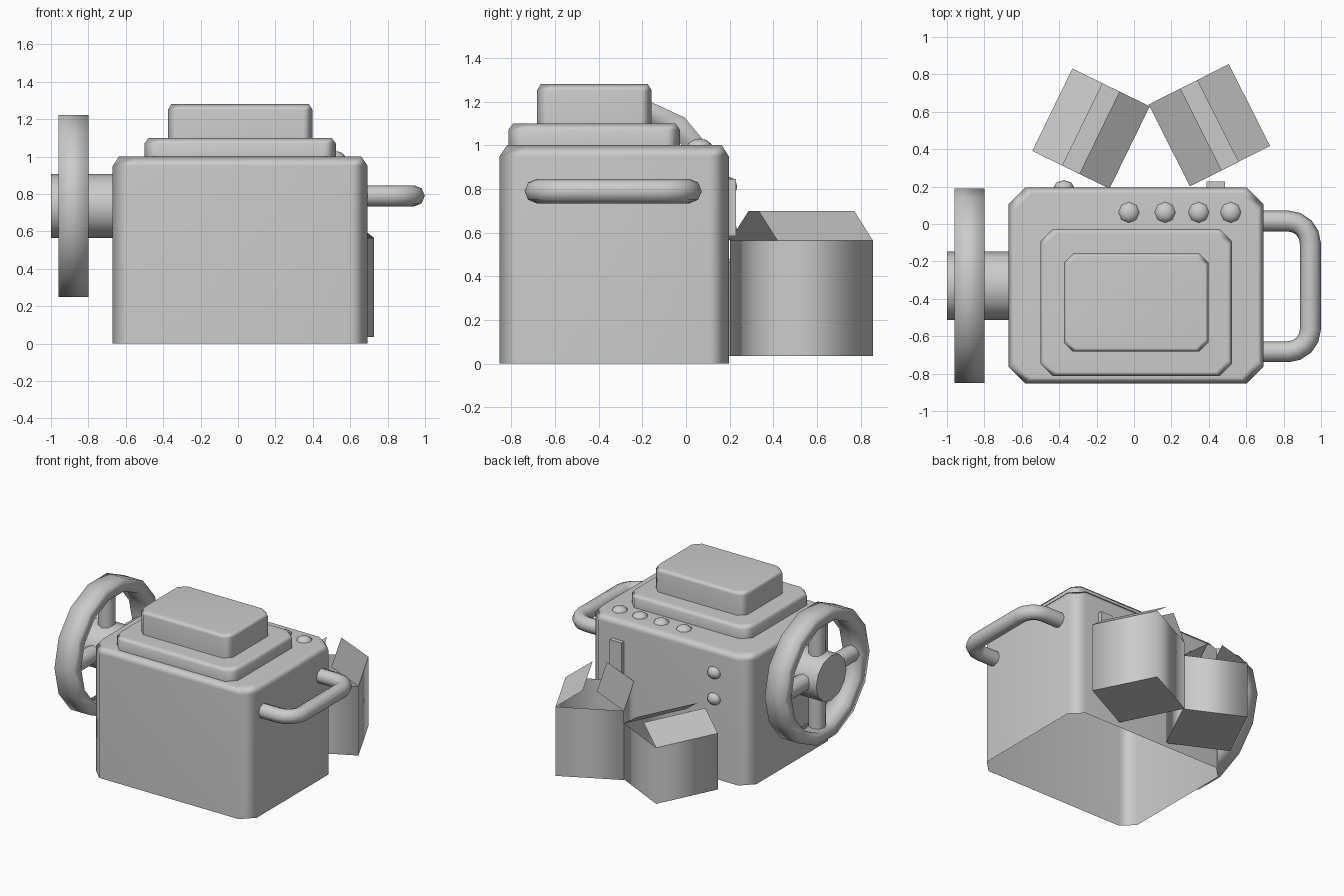
import bpy, bmesh
from math import sin, cos, pi, radians
from mathutils import Matrix

if "Cube" in bpy.data.objects:
    bpy.data.objects.remove(bpy.data.objects["Cube"])


def make(name, bm, angle=None):
    bmesh.ops.recalc_face_normals(bm, faces=bm.faces)
    me = bpy.data.meshes.new(name)
    bm.to_mesh(me)
    bm.free()
    ob = bpy.data.objects.new(name, me)
    bpy.context.collection.objects.link(ob)
    if angle:
        bpy.ops.object.select_all(action='DESELECT')
        bpy.context.view_layer.objects.active = ob
        ob.select_set(True)
        bpy.ops.object.shade_smooth_by_angle(angle=radians(angle))
    return ob


def loft(name, rings, angle, base=True):
    """Skin a stack of closed point rings, cap the end and optionally the base."""
    bm = bmesh.new()
    loops = [[bm.verts.new(p) for p in r] for r in rings]
    n = len(loops[0])
    for a, b in zip(loops, loops[1:]):
        for i in range(n):
            bm.faces.new((a[i], a[(i + 1) % n], b[(i + 1) % n], b[i]))
    if base:
        bm.faces.new(loops[0])
    bm.faces.new(loops[-1])
    return make(name, bm, angle)


def octagon(x0, x1, y0, y1, c, z, inset=0):
    x0, x1, y0, y1 = x0 + inset, x1 - inset, y0 + inset, y1 - inset
    return [(x0 + c, y0, z), (x1 - c, y0, z), (x1, y0 + c, z), (x1, y1 - c, z),
            (x1 - c, y1, z), (x0 + c, y1, z), (x0, y1 - c, z), (x0, y0 + c, z)]


def chamfered_block(name, x0, x1, y0, y1, z0, z1, c, inset, drop):
    """Block with chamfered corners and an open underside."""
    box = (x0, x1, y0, y1, c)
    ob = loft(name, [octagon(*box, z0), octagon(*box, z1 - drop),
                     octagon(*box, z1, inset)], 65, base=False)
    ob.modifiers.new("flat_faces", 'WEIGHTED_NORMAL').keep_sharp = True


# Stacked body
chamfered_block("body", -.67, .693, -.853, .196, 0, 1.0, .09, .033, .05)
chamfered_block("lid_base", -.50, .523, -.813, -.027, 1.0, 1.10, .065, .022, .03)
chamfered_block("lid_top", -.375, .398, -.683, -.157, 1.10, 1.28, .05, .018, .03)

# Wheel hub, rim and spokes
WY, WZ = -.33, .736


def wheel_ring(x, r, n, zs):
    return [(x, WY + r * cos(2 * pi * i / n), WZ + r * zs * sin(2 * pi * i / n))
            for i in range(n)]


loft("wheel_hub", [wheel_ring(-1.0, .183, 12, .94), wheel_ring(-.65, .183, 12, .94)], 40)

bm = bmesh.new()
N = 14
profile = [(-.96, .52), (-.80, .52), (-.80, .425), (-.96, .425)]
loops = [[bm.verts.new(p) for p in wheel_ring(x, r, N, .96)] for x, r in profile]
for k in range(4):
    a, b = loops[k], loops[(k + 1) % 4]
    for i in range(N):
        bm.faces.new((a[i], a[(i + 1) % N], b[(i + 1) % N], b[i]))
make("wheel_rim", bm, 120)

for k in range(4):
    bm = bmesh.new()
    bmesh.ops.create_cone(bm, cap_ends=True, segments=8, radius1=.062, radius2=.062, depth=.34,
                          matrix=Matrix.Translation((-.88, WY, WZ))
                          @ Matrix.Rotation(k * pi / 2, 4, 'X')
                          @ Matrix.Translation((0, 0, .28)))
    make("wheel_spoke", bm, 50)

# Side handle
R, HX, HY0, HY1 = .12, .943, -.683, .016
path = [(.66, HY1)]
path += [(HX - R + R * sin(t * pi / 8), HY1 - R + R * cos(t * pi / 8)) for t in range(5)]
path += [(HX - R + R * cos(t * pi / 8), HY0 + R - R * sin(t * pi / 8)) for t in range(5)]
path += [(.66, HY0)]
cu = bpy.data.curves.new("handle", 'CURVE')
cu.dimensions = '3D'
cu.bevel_depth = .056
cu.bevel_resolution = 2
cu.use_fill_caps = True
sp = cu.splines.new('POLY')
sp.points.add(len(path) - 1)
for pt, (x, y) in zip(sp.points, path):
    pt.co = (x, y, .79, 1)
sp.use_smooth = True
bpy.context.collection.objects.link(bpy.data.objects.new("handle", cu))


# Round buttons on the top and back
def button(name, loc, scale):
    bm = bmesh.new()
    bmesh.ops.create_uvsphere(bm, u_segments=8, v_segments=6, radius=1,
                              matrix=Matrix.Translation(loc) @ Matrix.Diagonal((*scale, 1)))
    make(name, bm, 60)


for x in (-.027, .166, .346, .517):
    button("top_button", (x, .062, .988), (.06, .06, .042))
for z in (.81, .61):
    button("back_button", (-.375, .196, z), (.055, .038, .045))

# Slot plate on the back
bm = bmesh.new()
bmesh.ops.create_cube(bm, size=1, matrix=Matrix.Translation((.437, .203, .715))
                      @ Matrix.Diagonal((.10, .05, .26, 1)))
make("back_slot", bm)


# Open bags: smooth walls, separate floor and two folded flaps
def bag(name, cx, cy, w, d, rot, top, peak):
    bm = bmesh.new()
    corners = [(-w / 2, -d / 2), (w / 2, -d / 2), (w / 2, d / 2), (-w / 2, d / 2)]
    lo = [bm.verts.new((x, y, .035)) for x, y in corners]
    hi = [bm.verts.new((x, y, top)) for x, y in corners]
    bm.faces.new([bm.verts.new((x, y, .035)) for x, y in corners[::-1]])
    for i in range(4):
        j = (i + 1) % 4
        bm.faces.new((lo[i], lo[j], hi[j], hi[i])).smooth = True
    for s in (-1, 1):
        q = [(s * w / 2, -d / 2, top), (s * w / 2, d / 2, top),
             (s * .05, d / 2, peak), (s * .05, -d / 2, peak)]
        bm.faces.new([bm.verts.new(p) for p in (q if s > 0 else q[::-1])])
    ob = make(name, bm)
    ob.location = (cx, cy, 0)
    ob.rotation_euler.z = radians(rot)


bag("left_bag", -.23, .51, .46, .49, -26, .465, .585)
bag("right_bag", .403, .528, .48, .49, 26.8, .565, .70)
